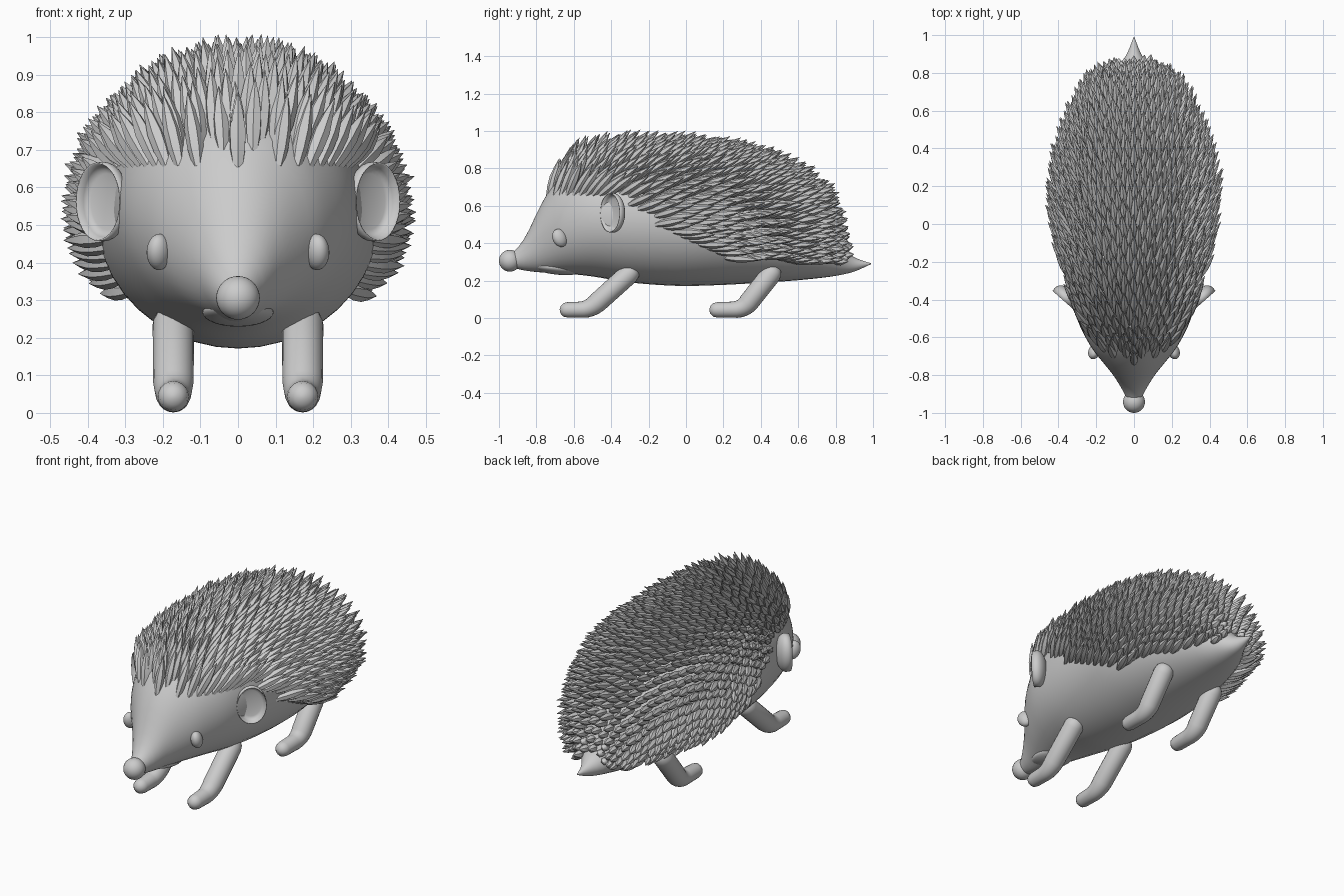
import bpy, bmesh, math, random
from mathutils import Vector, Matrix

if "Cube" in bpy.data.objects:
    bpy.data.objects.remove(bpy.data.objects["Cube"])

random.seed(4)

# Body sections: y, half width, bottom z, top z
SECTIONS = [(-0.95, .030, .275, .335), (-0.90, .050, .262, .375), (-0.85, .078, .252, .450),
            (-0.80, .110, .246, .555), (-0.75, .150, .242, .650), (-0.65, .228, .238, .775),
            (-0.50, .302, .222, .850), (-0.30, .345, .190, .882), (-0.05, .370, .172, .885),
            (0.15, .375, .175, .868), (0.35, .340, .185, .825), (0.55, .272, .198, .735),
            (0.70, .192, .212, .605), (0.78, .130, .222, .495), (0.84, .078, .233, .375),
            (0.90, .038, .248, .325), (0.99, .002, .288, .292)]
# Lower edge of the spiny coat: y, z
HAIRLINE = [(-0.85, .66), (-0.45, .66), (-0.30, .57), (-0.15, .46), (0, .38),
            (0.20, .29), (0.50, .27), (1.0, .28)]


def section(y):
    """Smoothly interpolated half width, bottom and top at y."""
    S = SECTIONS
    y = min(max(y, S[0][0]), S[-1][0])
    i = max(k for k in range(len(S) - 1) if S[k][0] <= y)
    h = S[i + 1][0] - S[i][0]
    t = (y - S[i][0]) / h

    def slope(k, c):
        a, b = S[max(k - 1, 0)], S[min(k + 1, len(S) - 1)]
        return (b[c] - a[c]) / (b[0] - a[0])
    return [(2*t**3 - 3*t*t + 1) * S[i][c] + (t**3 - 2*t*t + t) * h * slope(i, c)
            + (3*t*t - 2*t**3) * S[i + 1][c] + (t**3 - t*t) * h * slope(i + 1, c) for c in (1, 2, 3)]


def skin(y, a):
    w, lo, hi = section(y)
    return Vector((w * math.cos(a), y, (lo + hi) / 2 + (hi - lo) / 2 * math.sin(a)))


def skin_normal(y, a):
    du = skin(y, a + .01) - skin(y, a - .01)
    dv = skin(y + .01, a) - skin(y - .01, a)
    return dv.cross(du).normalized()


def hairline(y):
    for (y0, z0), (y1, z1) in zip(HAIRLINE, HAIRLINE[1:]):
        if y <= y1:
            return z0 + (z1 - z0) * (y - y0) / (y1 - y0)
    return .28


def finish(name, bm, sharp=180):
    bmesh.ops.recalc_face_normals(bm, faces=bm.faces)
    me = bpy.data.meshes.new(name)
    bm.to_mesh(me)
    bm.free()
    ob = bpy.data.objects.new(name, me)
    bpy.context.collection.objects.link(ob)
    bpy.ops.object.select_all(action='DESELECT')
    bpy.context.view_layer.objects.active = ob
    ob.select_set(True)
    bpy.ops.object.shade_smooth_by_angle(angle=math.radians(sharp))
    return ob


def loft(bm, rings):
    """Skin closed rings of points, with caps on both ends."""
    vs = [[bm.verts.new(p) for p in r] for r in rings]
    n = len(vs[0])
    for a, b in zip(vs, vs[1:]):
        for j in range(n):
            bm.faces.new((a[j], a[(j + 1) % n], b[(j + 1) % n], b[j]))
    bm.faces.new(vs[0])
    bm.faces.new(vs[-1])


def tube(bm, path, sides):
    """Round tube through (point, radius) pairs."""
    rings = []
    for i, (p, r) in enumerate(path):
        d = path[min(i + 1, len(path) - 1)][0] - path[max(i - 1, 0)][0]
        q = d.to_track_quat('Z', 'X')
        rings.append([p + q @ Vector((r * math.cos(k * math.tau / sides),
                                      r * math.sin(k * math.tau / sides), 0)) for k in range(sides)])
    loft(bm, rings)


def ellipsoid(name, loc, radii, rot=(0, 0, 0)):
    bm = bmesh.new()
    bmesh.ops.create_uvsphere(bm, u_segments=32, v_segments=16, radius=1)
    ob = finish(name, bm)
    ob.location, ob.scale, ob.rotation_euler = loc, radii, rot
    return ob


# Body with snout and tail
bm = bmesh.new()
N = 70
loft(bm, [[skin(-0.95 + 1.94 * i / N, j * math.tau / 40) for j in range(40)] for i in range(N + 1)])
finish("body", bm, 60)

# Spiny coat
bm = bmesh.new()


def spine(y, a, length, radius):
    """Spines rise upright at the brow and sweep back towards the tail."""
    n = skin_normal(y, a)
    t = min(max((y + .75) / .7, 0), 1)
    d = n * (.85 - .33 * t) + Vector((0, .72 + .13 * t, 0))
    d.x *= .25 + .75 * t - .3 * max(0, y)
    d.y = max(d.y, .25)
    d.z = max(d.z, -.05) + .5 * (1 - t) * (1 - max(n.z, 0)) + .08 * (1 - abs(n.z))
    d = (d.normalized() + Vector([random.uniform(-.05, .05) for _ in range(3)])).normalized()
    p = skin(y, a) - n * .012
    tube(bm, [(p + d * length * f, radius * s) for f, s in
              ((0, .6), (.25, .95), (.5, 1), (.75, .62), (1, .03))], 6)


# rows over the back, evenly stepped along the top profile
y, row = -0.76, 0
while y < 0.85:
    w, lo, hi = section(y)
    n = max(8, int(math.pi * (w + (hi - lo) / 2) / .047))
    for k in range(n):
        a = math.tau * (k + .5 * (row % 2)) / n + math.pi / 2
        if skin(y, a).z > hairline(y) + .025:
            length = random.uniform(.185, .215) - .05 * max(0, y) - .5 * max(0, y - .65)
            spine(y, a, length, .022)
    row += 1
    rise = (section(y + .01)[2] - section(y - .01)[2]) / .02
    y += .047 / math.sqrt(1 + rise * rise)

# front fringe along the hairline
y = -0.745
while y < -0.40:
    w, lo, hi = section(y)
    a = math.asin(min(1, (.66 - (lo + hi) / 2) / ((hi - lo) / 2)))
    for ang in (a, math.pi - a):
        spine(y, ang, .21, .023)
    y += .035
finish("spines", bm, 50)

# Nose and lower jaw
ellipsoid("nose", (0, -.942, .306), (.058, .058, .058))
ellipsoid("lower_jaw", (0, -.69, .268), (.095, .14, .036), (math.radians(-6), 0, 0))

for side, s in (("left", -1), ("right", 1)):
    # Eyes
    ellipsoid(side + "_eye", (.210 * s, -.675, .428), (.031, .040, .050),
              (math.radians(25), math.radians(-8 * s), math.radians(25 * s)))

    # Cupped ears
    bm = bmesh.new()
    bmesh.ops.create_uvsphere(bm, u_segments=32, v_segments=20, radius=1)
    for v in bm.verts:
        v.co.z = v.co.z * .050 if v.co.z < 0 else .030 * math.sin(math.pi * min(1, v.co.z * 2)) - .020 * v.co.z
        v.co.x *= .080
        v.co.y *= .106
    normal = Vector((.66 * s, -.75, 0)).normalized()
    up = Vector((0, 0, 1))
    across = up.cross(normal)
    bm.transform(Matrix.Translation((.358 * s, -.39, .562)) @ Matrix((across, up, normal)).transposed().to_4x4())
    finish(side + "_ear", bm)

    # Legs: thigh, bent ankle, rounded foot
    for part, hip, ankle, toe in (("front", -.305, -.515, -.675), ("back", .455, .305, .125)):
        x = .172 * s
        A = Vector((x, hip, .235))
        B = Vector((x, ankle, .045))
        C = Vector((x, toe, .043))
        path = [(A + (A - B).normalized() * o, r) for o, r in ((.052, .012), (.045, .032), (.028, .047), (0, .055))]
        b0, b1 = B.lerp(A, .2), B.lerp(C, .3)
        for i in range(7):
            t = i / 6
            path.append((b0 * (1 - t)**2 + B * 2 * t * (1 - t) + b1 * t * t, .054 - .011 * t))
        d = (C - B).normalized()
        path += [(C - d * o, r) for o, r in ((.042, .041), (.02, .036), (.006, .022), (0, .006))]
        bm = bmesh.new()
        tube(bm, path, 20)
        finish(f"{part}_{side}_leg", bm)
